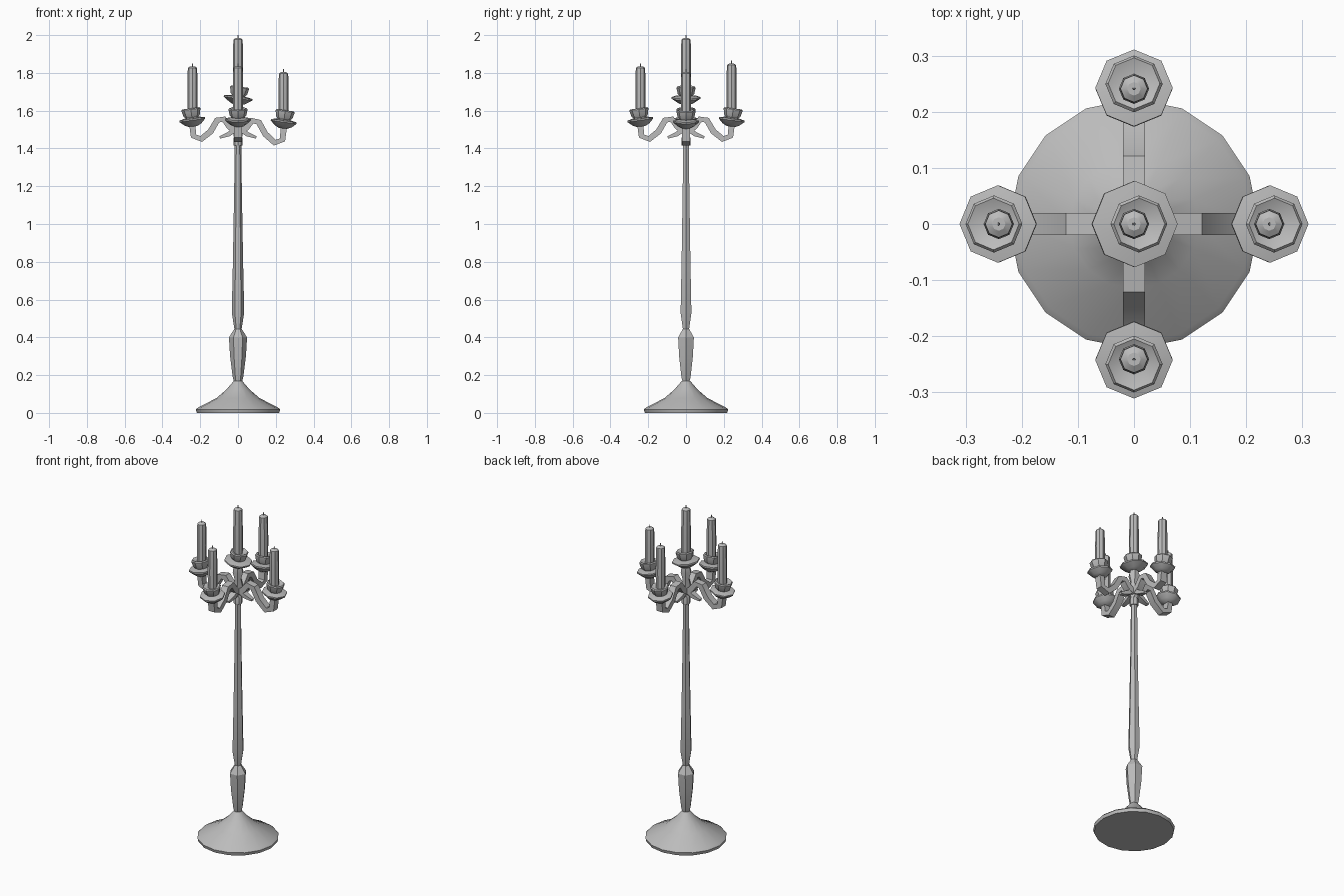
import bpy, bmesh, math
from mathutils import Matrix, Vector

cube = bpy.data.objects.get("Cube")
if cube:
    bpy.data.objects.remove(cube, do_unlink=True)

grey = bpy.data.materials.new("plain grey")
grey.use_nodes = True
grey.diffuse_color = (0.5, 0.5, 0.5, 1)
grey.node_tree.nodes["Principled BSDF"].inputs["Base Color"].default_value = (0.5, 0.5, 0.5, 1)


def finish(name, bm):
    bmesh.ops.recalc_face_normals(bm, faces=bm.faces[:])
    mesh = bpy.data.meshes.new(name)
    bm.to_mesh(mesh)
    bm.free()
    mesh.materials.append(grey)
    obj = bpy.data.objects.new(name, mesh)
    bpy.context.collection.objects.link(obj)
    bpy.ops.object.select_all(action="DESELECT")
    obj.select_set(True)
    bpy.context.view_layer.objects.active = obj
    bpy.ops.object.shade_smooth_by_angle(angle=math.radians(32))
    return obj


def skin(name, rings):
    """Join equal rings of points into a capped tube."""
    bm = bmesh.new()
    loops = [[bm.verts.new(p) for p in ring] for ring in rings]
    n = len(loops[0])
    for a, b in zip(loops, loops[1:]):
        for i in range(n):
            j = (i + 1) % n
            bm.faces.new((a[i], a[j], b[j], b[i]))
    bm.faces.new(loops[0][::-1])
    bm.faces.new(loops[-1])
    return finish(name, bm)


def lathe(name, profile, sides, place=Matrix(), start=0.0):
    """Turn (radius, height) points about z."""
    rings = []
    for r, z in profile:
        angles = [start + math.tau * i / sides for i in range(sides)]
        rings.append([place @ Vector((r * math.cos(a), r * math.sin(a), z)) for a in angles])
    return skin(name, rings)


def sweep(name, path, sizes, place):
    """Sweep a rectangle along an (x, z) path; sizes are (width, thickness)."""
    pts = [Vector((x, 0, z)) for x, z in path]
    rings = []
    for i, (p, (w, t)) in enumerate(zip(pts, sizes)):
        along = (pts[min(i + 1, len(pts) - 1)] - pts[max(i - 1, 0)]).normalized()
        up = Vector((-along.z, 0, along.x)) * t / 2
        side = Vector((0, w / 2, 0))
        rings.append([place @ q for q in (p + side + up, p - side + up, p - side - up, p + side - up)])
    return skin(name, rings)


def holder(label, place, dish_radius, tilt, height):
    """Dish, cup, candle and wick standing on the origin of place."""
    tipped = place @ Matrix.Rotation(tilt, 4, "Y")
    d = dish_radius
    lathe(label + "_dish", [(0.02, -0.03), (0.045, -0.018), (d, 0.004), (d, 0.012), (0.028, 0.02)], 8, tipped)
    lathe(label + "_cup", [(0.028, 0.012), (0.044, 0.03), (0.051, 0.062), (0.046, 0.068), (0.024, 0.058)], 8, tipped)
    lathe(label + "_candle", [(0.026, 0.04), (0.027, 0.16), (0.025, height - 0.02),
                              (0.024, height - 0.008), (0.012, height)], 8, place)
    lathe(label + "_wick", [(0.003, height - 0.005), (0.002, height + 0.016)], 5, place)


# Base and stem
lathe("base", [(0.218, 0), (0.223, 0.018), (0.212, 0.028), (0.115, 0.078), (0.06, 0.125), (0.022, 0.17)], 16)
lathe("stem", [(0.02, 0.16), (0.028, 0.19), (0.042, 0.3), (0.048, 0.4), (0.019, 0.445),
               (0.033, 0.53), (0.027, 0.8), (0.02, 1.2), (0.018, 1.43)], 6)
lathe("collar", [(0.024, 1.415), (0.024, 1.455), (0.02, 1.465)], 8)
lathe("hub", [(0.022, 1.46), (0.03, 1.52), (0.02, 1.56), (0.032, 1.605), (0.018, 1.65)], 6)

# Centre candle
holder("centre", Matrix.Translation((0, 0, 1.66)), 0.077, math.radians(8), 0.325)

# Four arms: label, direction in degrees, drop of the outer end, candle height
arms = [("left", 0, -0.02, 0.27), ("back", 90, 0.0, 0.305),
        ("right", 180, 0.0, 0.29), ("front", 270, 0.0, 0.29)]
curve = [(0.01, 1.49), (0.045, 1.515), (0.075, 1.555), (0.11, 1.55), (0.145, 1.49),
         (0.195, 1.45), (0.235, 1.465), (0.244, 1.54)]
for label, degrees, drop, height in arms:
    turn = Matrix.Rotation(math.radians(degrees), 4, "Z")
    path = [(x, z + drop * min(1, x / 0.2)) for x, z in curve]
    sweep(label + "_arm", path, [(0.04, 0.032)] * len(path), turn)
    sweep(label + "_leaf", [(0.015, 1.5), (0.05, 1.475), (0.097, 1.458)],
          [(0.036, 0.026), (0.036, 0.024), (0.02, 0.012)], turn)
    holder(label, turn @ Matrix.Translation((0.241, 0, 1.545 + drop / 2)), 0.069, math.radians(8), height)
